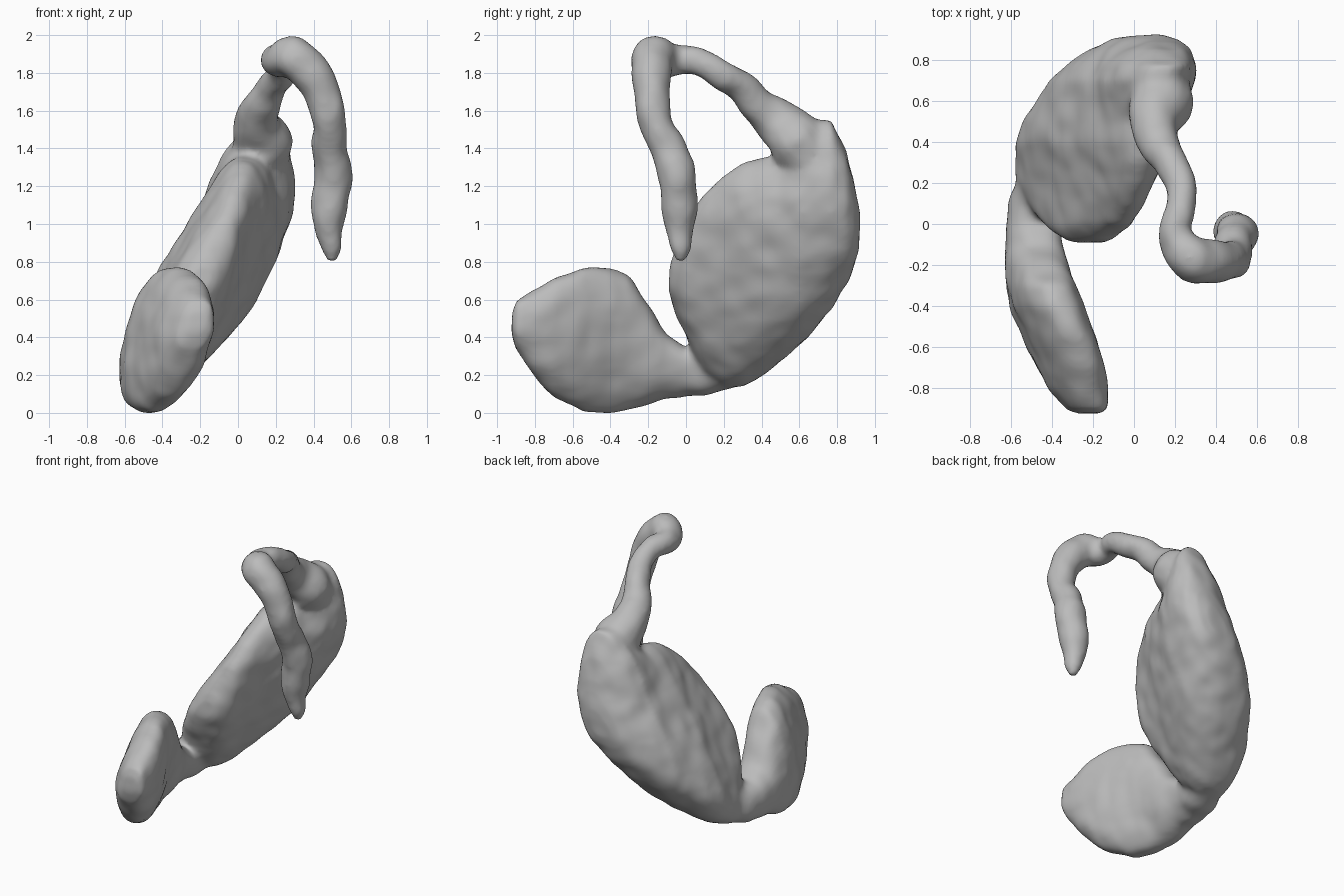
import bpy, bmesh, math
from mathutils import Vector, noise

if "Cube" in bpy.data.objects:
    bpy.data.objects.remove(bpy.data.objects["Cube"])

SIDES = 32


def power(v, p):
    return math.copysign(abs(v) ** p, v)


def slab(name, lean, taper, stations):
    """Loft leaning oval rings along y: (y, bottom, top, x shift, half thickness).
    The lean eases off near the top; taper makes the lower side fatter."""
    bm = bmesh.new()
    rings = []
    for y, low, high, shift, thick in stations:
        ring = []
        for i in range(SIDES):
            a = math.tau * i / SIDES
            s = power(math.sin(a), 0.85)
            z = (low + high) / 2 + (high - low) / 2 * s
            x = shift + lean * z - 0.27 * max(0, z - 1.1)
            x += thick * (1 - taper * s) * power(math.cos(a), 0.85)
            ring.append(bm.verts.new((x, y, z)))
        rings.append(ring)
    for a, b in zip(rings, rings[1:]):
        for i in range(SIDES):
            j = (i + 1) % SIDES
            bm.faces.new((a[i], a[j], b[j], b[i]))
    bm.faces.new(rings[0])
    bm.faces.new(rings[-1])
    bmesh.ops.recalc_face_normals(bm, faces=bm.faces)
    mesh = bpy.data.meshes.new(name)
    bm.to_mesh(mesh)
    bm.free()
    obj = bpy.data.objects.new(name, mesh)
    bpy.context.collection.objects.link(obj)
    return obj


def tube(name, points):
    """Round tube through (x, y, z, radius) points."""
    curve = bpy.data.curves.new(name, "CURVE")
    curve.dimensions = "3D"
    curve.bevel_depth = 1
    curve.bevel_resolution = 6
    curve.use_fill_caps = True
    spline = curve.splines.new("BEZIER")
    spline.resolution_u = 6
    spline.bezier_points.add(len(points) - 1)
    for bp, (x, y, z, r) in zip(spline.bezier_points, points):
        bp.co = (x, y, z)
        bp.radius = r
        bp.handle_left_type = bp.handle_right_type = "AUTO"
    obj = bpy.data.objects.new(name, curve)
    bpy.context.collection.objects.link(obj)
    bpy.ops.object.select_all(action="DESELECT")
    obj.select_set(True)
    bpy.context.view_layer.objects.active = obj
    bpy.ops.object.convert(target="MESH")
    return bpy.context.view_layer.objects.active


# Large rear slab
body = slab("curved_body", 0.44, 0.29, [
    (-.095, .66, .76, -.52, .05), (-.08, .6, .82, -.52, .09),
    (-.04, .5, .92, -.52, .13), (0, .4, 1.02, -.515, .155),
    (.1, .2, 1.17, -.51, .18), (.2, .12, 1.26, -.505, .205),
    (.3, .14, 1.33, -.495, .235), (.4, .2, 1.36, -.49, .265),
    (.5, .27, 1.37, -.47, .275), (.6, .36, 1.46, -.445, .275),
    (.7, .46, 1.56, -.435, .265), (.77, .55, 1.56, -.415, .24),
    (.85, .68, 1.39, -.385, .195), (.9, .8, 1.18, -.365, .135),
    (.92, .88, 1.05, -.36, .07)])

# Front lobe with its neck
lobe = slab("front_lobe", 0.17, 0, [
    (-.925, .44, .54, -.3, .04), (-.9, .33, .6, -.305, .095),
    (-.8, .19, .66, -.345, .14), (-.7, .09, .71, -.375, .155),
    (-.55, .005, .77, -.43, .163), (-.4, 0, .775, -.49, .163),
    (-.3, .02, .73, -.515, .155), (-.2, .04, .58, -.525, .148),
    (-.1, .08, .42, -.53, .135), (0, .09, .35, -.53, .13),
    (.1, .09, .36, -.515, .135), (.2, .12, .44, -.475, .14),
    (.3, .2, .48, -.42, .13)])

# Slender hooked stalk
stalk = tube("hooked_stalk", [
    (.13, .72, 1.24, .11), (.13, .6, 1.43, .165), (.1, .49, 1.54, .125),
    (.12, .39, 1.62, .1), (.18, .29, 1.73, .083), (.235, .17, 1.8, .074),
    (.23, .07, 1.86, .074), (.2, -.02, 1.87, .078), (.22, -.1, 1.87, .095),
    (.285, -.17, 1.885, .115), (.365, -.18, 1.82, .11), (.45, -.18, 1.68, .097),
    (.485, -.16, 1.54, .09), (.485, -.09, 1.4, .095),
    (.505, -.05, 1.27, .104), (.485, -.035, 1.12, .1),
    (.48, -.035, .98, .08), (.495, -.03, .87, .058), (.495, -.03, .8, .025)])

# Fuse the parts into one soft skin
bpy.ops.object.select_all(action="DESELECT")
for part in (body, lobe, stalk):
    part.select_set(True)
bpy.context.view_layer.objects.active = body
bpy.ops.object.join()
remesh = body.modifiers.new("fuse", "REMESH")
remesh.mode = "VOXEL"
remesh.voxel_size = 0.018
soften = body.modifiers.new("soften", "SMOOTH")
soften.factor = 0.5
soften.iterations = 10
for mod in ("fuse", "soften"):
    bpy.ops.object.modifier_apply(modifier=mod)

# Gentle uneven surface
mesh = body.data
moves = [v.normal * 0.01 * noise.noise(Vector(v.co) * 8) for v in mesh.vertices]
for v, move in zip(mesh.vertices, moves):
    v.co += move

# Rest on the ground
floor = min(v.co.z for v in mesh.vertices)
for v in mesh.vertices:
    v.co.z -= floor

# Plain grey
grey = bpy.data.materials.new("plain_grey")
grey.use_nodes = True
color = (.5, .5, .5, 1)
grey.diffuse_color = color
grey.node_tree.nodes["Principled BSDF"].inputs["Base Color"].default_value = color
mesh.materials.clear()
mesh.materials.append(grey)
bpy.ops.object.shade_smooth()
